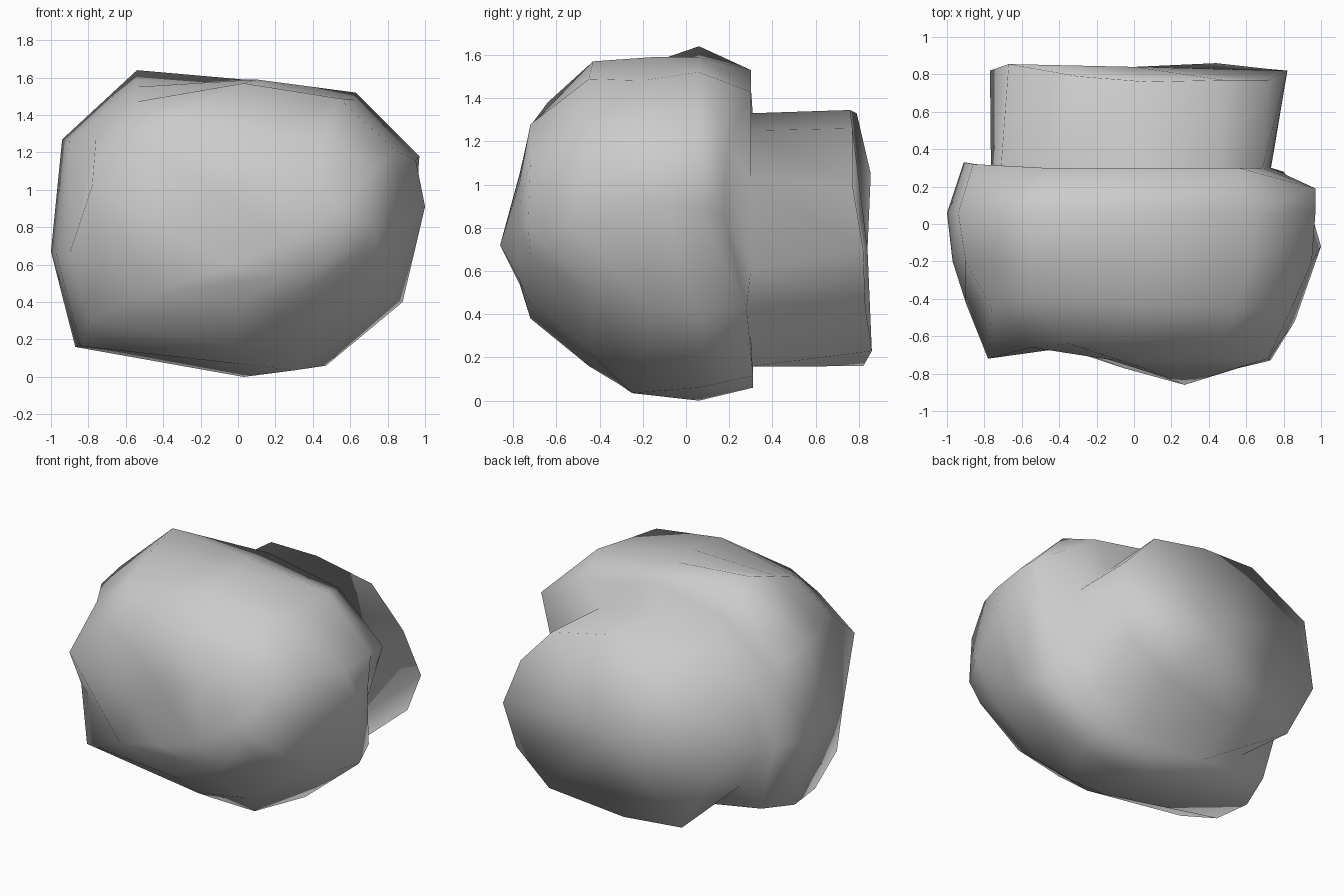
import bpy, bmesh, math

cube = bpy.data.objects.get("Cube")
if cube:
    bpy.data.objects.remove(cube, do_unlink=True)

stone = bpy.data.materials.new("stone_grey")
stone.use_nodes = True
stone.diffuse_color = (0.6, 0.6, 0.6, 1)
stone.node_tree.nodes["Principled BSDF"].inputs["Base Color"].default_value = (0.6, 0.6, 0.6, 1)

# Boulder outline, clockwise from the top peak, scaled to a unit square
outline = [(-.54, 1.64), (.03, 1.59), (.63, 1.52), (.97, 1.18), (1, .91), (.88, .4),
           (.47, .06), (.03, 0), (-.87, .16), (-1, .67), (-.94, 1.27)]
outline = [((x + 1) / 2, z / 1.64) for x, z in outline]
count = len(outline)


def rounded(t):
    return math.copysign(abs(t) ** .8, t) / 2 + .5


# Rounded block outline for the stub, with points matching the boulder's
block = []
for i in range(count):
    a = math.radians(122) - math.tau * i / count
    block.append((rounded(math.cos(a)), rounded(math.sin(a))))

# Rings from nose to rear: outline, y, xmin, xmax, zmin, zmax, shear
rings = [
    (outline, -.77, -.1, .56, .54, 1.05, 0),
    (outline, -.72, -.78, .74, .38, 1.3, .1),
    (outline, -.45, -.91, .87, .16, 1.57, .04),
    (outline, -.2, -.97, .98, .02, 1.59, .01),
    (outline, .06, -1, 1, 0, 1.64, 0),
    (outline, .31, -.91, .93, .06, 1.56, 0),
    (block, .3, -.77, .74, .14, 1.33, 0),
]

# Worn rim of the stub, closing the sweep
rim = [(-.3, .79, 1.33), (.07, .76, 1.345), (.48, .77, 1.26), (.72, .77, 1),
       (.82, .82, .7), (.71, .83, .43), (.44, .86, .23), (-.1, .82, .16),
       (-.55, .83, .21), (-.77, .82, .62), (-.67, .855, 1.05)]

# Chipped corners, keyed by ring and point
chips = {
    # front right cheek and its dent
    (0, 9): (-.35, -.66, .78), (0, 10): (-.1, -.73, 1),
    (1, 8): (-.45, -.64, .45), (1, 9): (-.78, -.72, 1.02),
    (1, 10): (-.55, -.66, 1.26), (1, 0): (-.35, -.64, 1.38),
    (2, 8): (-.8, -.5, .3), (2, 9): (-.9, -.42, .66),
    (2, 10): (-.76, -.45, 1.27), (3, 10): (-.9, -.2, 1.26),
    # front left cheek and the ledge below it
    (1, 4): (.73, -.73, .8), (2, 4): (.86, -.52, .82),
    (2, 5): (.78, -.42, .5), (3, 5): (.84, -.15, .42),
    # crown
    (2, 0): (-.55, -.4, 1.47), (2, 1): (.03, -.43, 1.57),
    (3, 0): (-.55, -.2, 1.55), (3, 1): (.1, -.15, 1.59),
    (5, 0): (-.48, .3, 1.45), (5, 1): (.03, .3, 1.53), (5, 2): (.56, .3, 1.43),
    # left rear edge
    (3, 4): (1, -.12, .91), (4, 4): (.95, .05, .9), (5, 3): (.97, .19, 1.18),
    (5, 4): (.86, .18, .85), (5, 5): (.8, .28, .43),
    # right rear edge and underside
    (5, 9): (-.91, .33, .67), (5, 10): (-.86, .32, 1.18),
    (3, 6): (.3, -.25, .035), (3, 7): (0, -.3, .07),
}

# Skin the rings and close both ends on a single point
bm = bmesh.new()
loops = []
for r, (profile, y, x0, x1, z0, z1, shear) in enumerate(rings):
    loop = []
    for i, (u, v) in enumerate(profile):
        x = x0 + (x1 - x0) * u
        z = z0 + (z1 - z0) * v + shear * x
        loop.append(bm.verts.new(chips.get((r, i), (x, y, z))))
    loops.append(loop)
loops.append([bm.verts.new(p) for p in rim])
for a, b in zip(loops, loops[1:]):
    for i in range(count):
        j = (i + 1) % count
        bm.faces.new((a[i], a[j], b[j], b[i]))
for loop, tip in ((loops[0], (.27, -.86, .72)), (loops[-1], (0, .84, .7))):
    end = bm.verts.new(tip)
    for i in range(count):
        bm.faces.new((loop[i], loop[(i + 1) % count], end))
bmesh.ops.recalc_face_normals(bm, faces=bm.faces)
for f in bm.faces:
    f.smooth = True
mesh = bpy.data.meshes.new("boulder")
bm.to_mesh(mesh)
bm.free()
mesh.materials.append(stone)
bpy.context.collection.objects.link(bpy.data.objects.new("boulder", mesh))
